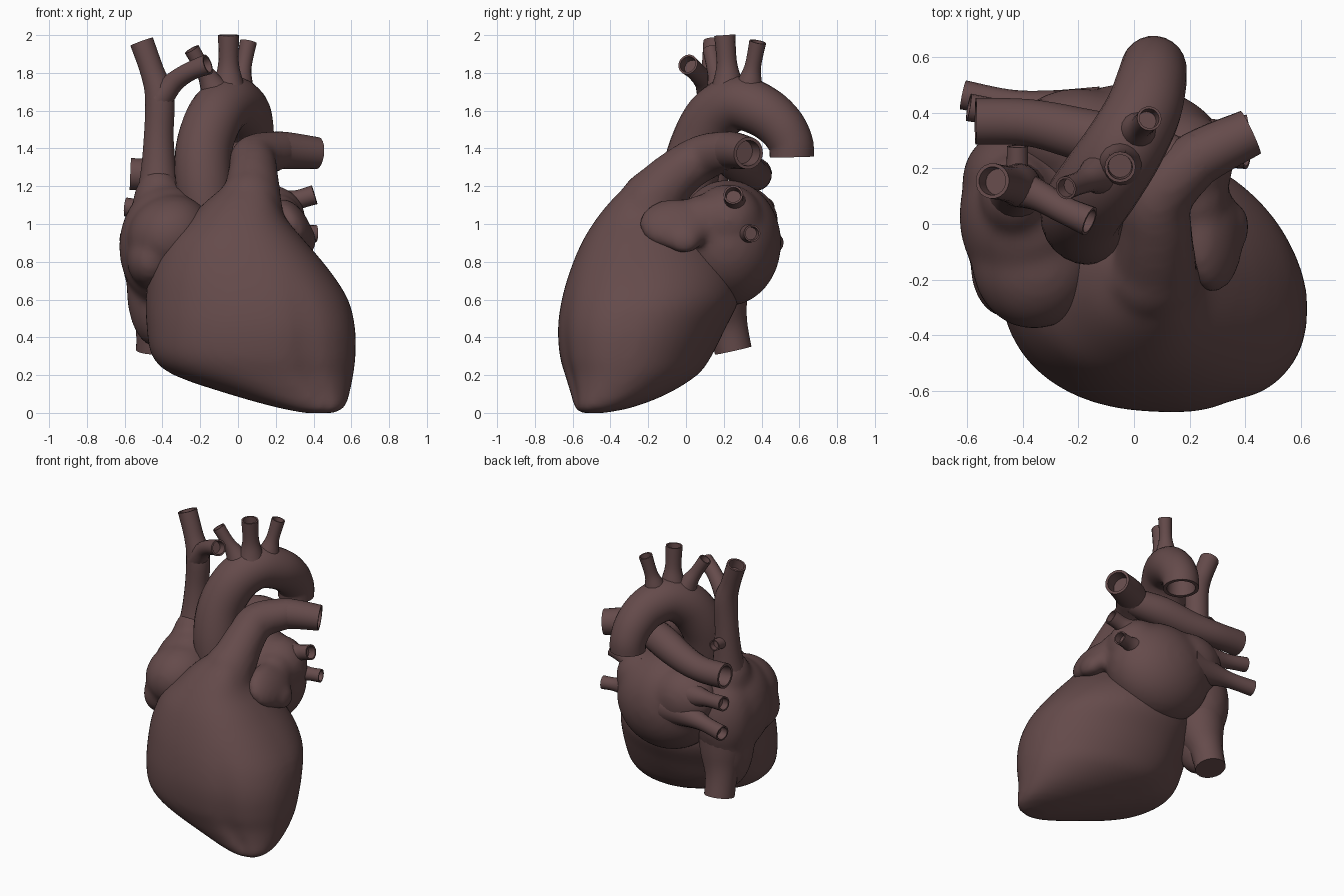
import bpy, bmesh, math
from mathutils import Vector, Matrix

cube = bpy.data.objects.get("Cube")
if cube:
    bpy.data.objects.remove(cube, do_unlink=True)

flesh = bpy.data.materials.new("dark red brown")
flesh.use_nodes = True
flesh.diffuse_color = (0.13, 0.07, 0.07, 1)
flesh.node_tree.nodes["Principled BSDF"].inputs["Base Color"].default_value = (0.13, 0.07, 0.07, 1)


def finish(name, bm):
    """Turn a bmesh into a smooth shaded object."""
    bmesh.ops.recalc_face_normals(bm, faces=bm.faces)
    mesh = bpy.data.meshes.new(name)
    bm.to_mesh(mesh)
    bm.free()
    mesh.materials.append(flesh)
    obj = bpy.data.objects.new(name, mesh)
    bpy.context.collection.objects.link(obj)
    bpy.ops.object.select_all(action='DESELECT')
    obj.select_set(True)
    bpy.context.view_layer.objects.active = obj
    bpy.ops.object.shade_smooth_by_angle(angle=math.radians(50))
    return obj


def fuse(obj, iterations):
    """Melt overlapping shells into one soft skin."""
    remesh = obj.modifiers.new("fuse", 'REMESH')
    remesh.mode = 'VOXEL'
    remesh.voxel_size = 0.02
    remesh.use_smooth_shade = True
    soft = obj.modifiers.new("soften", 'SMOOTH')
    soft.factor = 0.5
    soft.iterations = iterations


def resample(rows, steps):
    """Catmull-Rom interpolation of equally long number rows."""
    rows = [Vector(r) for r in rows]
    out = []
    for i in range(len(rows) - 1):
        a, b, c, d = rows[max(i - 1, 0)], rows[i], rows[i + 1], rows[min(i + 2, len(rows) - 1)]
        for s in range(steps):
            t = s / steps
            out.append(b + (c - a) * (t / 2) + (a * 2 - b * 5 + c * 4 - d) * (t * t / 2)
                       + (b * 3 - a - c * 3 + d) * (t ** 3 / 2))
    return out + [rows[-1]]


def skin(bm, rings):
    """Bridge point rings with quads and cap both ends."""
    loops = [[bm.verts.new(p) for p in ring] for ring in rings]
    n = len(loops[0])
    for a, b in zip(loops, loops[1:]):
        for i in range(n):
            j = (i + 1) % n
            bm.faces.new((a[i], a[j], b[j], b[i]))
    bm.faces.new(loops[0])
    bm.faces.new(loops[-1])


def tube(bm, path, sides, hollow):
    """Round tube along (x, y, z, radius) points, optionally with a hollow far end."""
    pts = resample(path, 5)
    centres = [p.to_3d() for p in pts]
    tangent = (centres[1] - centres[0]).normalized()
    u = tangent.orthogonal().normalized()
    rings = []

    def ring(c, r):
        v = tangent.cross(u)
        rings.append([c + (u * math.cos(k * math.tau / sides)
                           + v * math.sin(k * math.tau / sides)) * r for k in range(sides)])

    for i, c in enumerate(centres):
        new = (centres[min(i + 1, len(pts) - 1)] - centres[max(i - 1, 0)]).normalized()
        u = tangent.rotation_difference(new) @ u
        tangent = new
        ring(c, pts[i][3])
    if hollow:
        r = pts[-1][3]
        ring(centres[-1], r * 0.8)
        ring(centres[-1] - tangent * r, r * 0.75)
    skin(bm, rings)


def vessel(name, path, sides=16, hollow=True):
    bm = bmesh.new()
    tube(bm, path, sides, hollow)
    finish(name, bm)


def lobes(name, blobs):
    """Soft body made of ellipsoids (centre, radii, tilt about y in degrees)."""
    bm = bmesh.new()
    for centre, radii, tilt in blobs:
        m = (Matrix.Translation(centre) @ Matrix.Rotation(math.radians(tilt), 4, 'Y')
             @ Matrix.Diagonal((*radii, 1)))
        bmesh.ops.create_uvsphere(bm, u_segments=32, v_segments=20, radius=1, matrix=m)
    fuse(finish(name, bm), 14)


# Ventricles: horizontal sections (z, x min, x max, y min, y max)
sections = [(0.0, .35, .51, -.56, -.43), (.03, .2, .565, -.59, -.28), (.1, -.05, .59, -.61, -.1),
            (.2, -.34, .61, -.64, .06), (.3, -.455, .622, -.668, .135), (.45, -.483, .62, -.678, .21),
            (.6, -.488, .583, -.658, .28), (.75, -.465, .488, -.615, .27), (.9, -.39, .363, -.553, .18),
            (1.02, -.27, .26, -.48, .1), (1.12, -.17, .21, -.4, 0), (1.2, -.07, .18, -.32, -.06)]
rings = []
for z, x0, x1, y0, y1 in resample(sections, 3):
    ring = []
    for k in range(56):
        t = k * math.tau / 56
        # Shallow grooves between the two chambers, fading out upwards
        fade = max(0, 1 - z / 0.75)
        groove = 1 - 0.07 * fade * (math.exp(-((t - 5.2) / 0.16) ** 2) + math.exp(-((t - 2.3) / 0.25) ** 2))
        # The front is a little squarer than the back
        square = 0.86 if t > math.pi else 1
        c, s = (math.copysign(abs(f) ** square, f) for f in (math.cos(t), math.sin(t - 0.1)))
        ring.append(((x0 + x1) / 2 + (x1 - x0) / 2 * c * groove,
                     (y0 + y1) / 2 + (y1 - y0) / 2 * s * groove, z))
    rings.append(ring)
bm = bmesh.new()
skin(bm, rings)
# The pulmonary trunk grows out of the ventricles
tube(bm, [(.06, -.2, .85, .18), (.06, -.19, 1.08, .18), (.075, -.13, 1.18, .15),
          (.08, -.02, 1.285, .13), (.09, .1, 1.355, .122), (.22, .23, 1.39, .103),
          (.27, .26, 1.39, .095)], 24, False)
fuse(finish("ventricles_and_pulmonary_trunk", bm), 8)

# Atria with their auricles
lobes("right_atrium", [((-.375, .03, .88), (.255, .31, .33), 0),
                       ((-.36, -.13, .94), (.23, .25, .21), -28),
                       ((-.46, -.15, .81), (.13, .19, .15), 0),
                       ((-.42, .15, .85), (.2, .2, .31), 0),
                       ((-.42, .1, 1.08), (.14, .16, .22), 0),
                       ((-.44, .13, .66), (.15, .18, .31), 0)])
lobes("left_atrium", [((-.02, .22, .9), (.365, .285, .335), 0),
                      ((.16, .22, 1.02), (.2, .19, .19), 0),
                      ((-.2, .31, 1.0), (.24, .18, .2), 0),
                      ((.285, -.05, 1.0), (.085, .2, .15), -32),
                      ((.34, -.01, .93), (.07, .1, .095), -32),
                      ((.22, .1, 1.03), (.12, .15, .13), -20)])

# Aorta and the three branches of its arch
vessel("aorta", [(-.15, -.02, 1.0, .13), (-.18, .01, 1.2, .15), (-.18, .06, 1.4, .15),
                 (-.12, .15, 1.57, .15), (-.04, .27, 1.64, .145), (.03, .4, 1.6, .137),
                 (.06, .5, 1.52, .128), (.07, .553, 1.43, .12), (.07, .56, 1.355, .117)], 24)
vessel("aorta_right_branch", [(-.1, .19, 1.66, .1), (-.15, .17, 1.76, .058),
                              (-.19, .15, 1.83, .042), (-.245, .13, 1.925, .042)])
vessel("aorta_middle_branch", [(-.05, .22, 1.66, .11), (-.05, .22, 1.77, .073),
                               (-.05, .215, 1.86, .054), (-.05, .205, 2.0, .056)])
vessel("aorta_left_branch", [(.0, .32, 1.64, .1), (.015, .34, 1.76, .063),
                             (.03, .355, 1.84, .043), (.055, .38, 1.965, .045)])

# Left and right pulmonary arteries
vessel("left_pulmonary_artery", [(.11, .12, 1.365, .1), (.22, .23, 1.39, .1), (.42, .33, 1.375, .085)], 24)
vessel("right_pulmonary_artery", [(.2, .2, 1.37, .09), (.0, .27, 1.33, .105),
                                  (-.2, .325, 1.28, .095), (-.38, .365, 1.26, .085),
                                  (-.57, .37, 1.265, .085)], 20)

# Great veins
vessel("upper_great_vein", [(-.42, .09, 1.0, .16), (-.42, .12, 1.22, .105), (-.42, .135, 1.45, .08),
                            (-.415, .14, 1.67, .078), (-.455, .145, 1.81, .064),
                            (-.51, .155, 1.965, .064)], 20)
vessel("upper_vein_branch", [(-.415, .13, 1.66, .07), (-.34, .1, 1.75, .055),
                             (-.25, .05, 1.81, .05), (-.16, .01, 1.845, .055)])
vessel("upper_vein_stub", [(-.42, .13, 1.38, .055), (-.42, .2, 1.4, .04), (-.42, .28, 1.41, .038)])
vessel("lower_great_vein", [(-.41, .14, .8, .19), (-.42, .18, .6, .15), (-.435, .22, .46, .108),
                            (-.44, .25, .33, .1)], 20, False)

# Lung veins: root centre, end centre, end radius
for name, root, end, r in [("left_upper", (.16, .26, 1.08), (.405, .25, 1.155), .052),
                           ("left_lower", (.18, .3, .95), (.415, .35, .95), .045),
                           ("right_upper", (-.2, .35, 1.05), (-.595, .42, 1.09), .05),
                           ("right_lower", (-.15, .37, .94), (-.615, .465, .9), .053)]:
    a, b = Vector(root), Vector(end)
    vessel(name + "_lung_vein", [(*a.lerp(b, f), r * s)
                                 for f, s in ((0, 2.4), (.35, 1.5), (.65, 1), (1, 1))])
